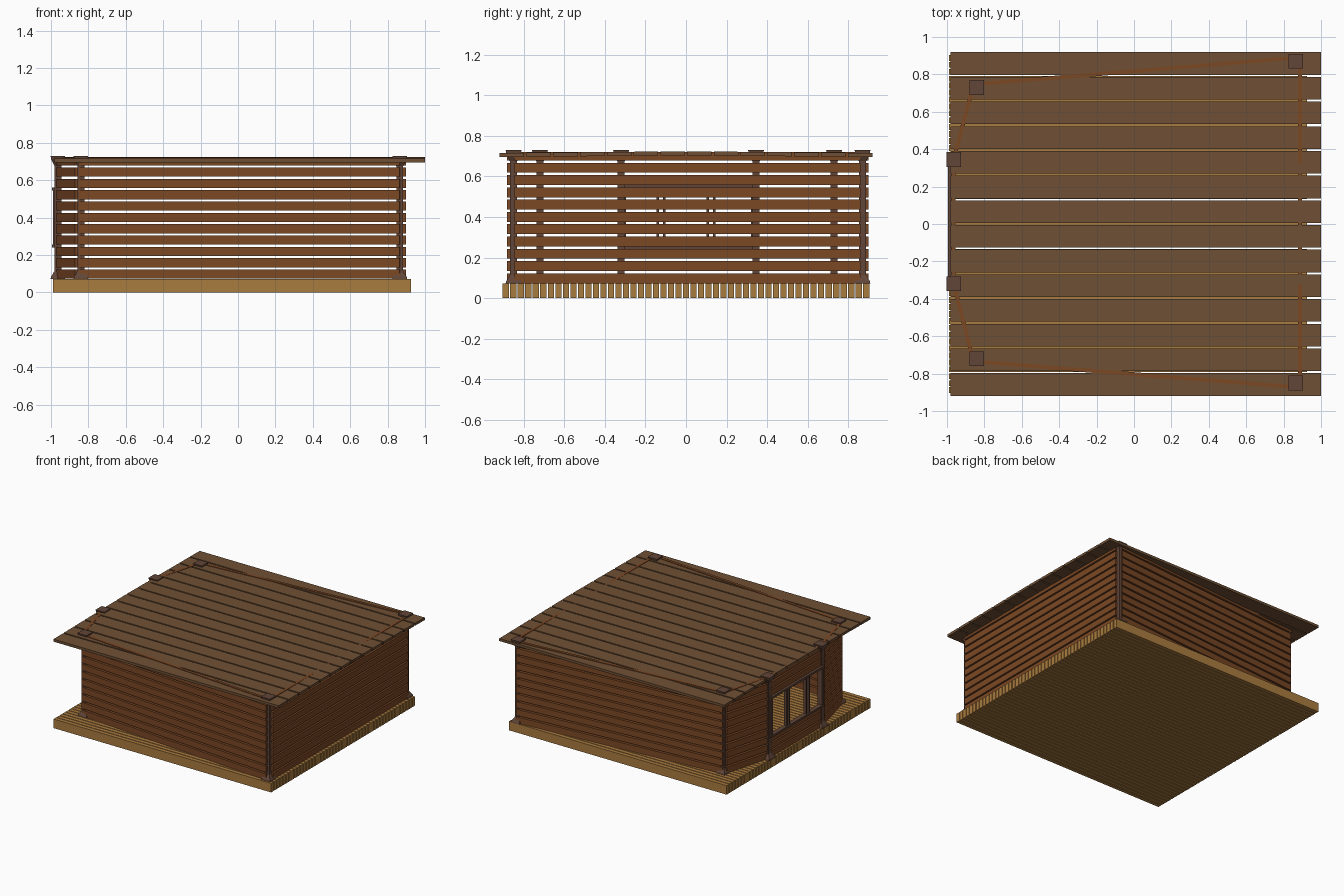
import bpy, bmesh, math
from mathutils import Matrix, Vector

if "Cube" in bpy.data.objects:
    bpy.data.objects.remove(bpy.data.objects["Cube"])


def material(name, rgb):
    m = bpy.data.materials.new(name)
    m.diffuse_color = (*rgb, 1)
    m.use_nodes = True
    m.node_tree.nodes["Principled BSDF"].inputs["Base Color"].default_value = m.diffuse_color
    return m


FLOOR = material("light_wood", (.40, .20, .05))
ROOF = material("grey_brown_wood", (.16, .08, .035))
WALL = material("red_brown_wood", (.20, .065, .018))
POST = material("dark_wood", (.12, .06, .04))


def finish(bm, name, mat):
    bmesh.ops.recalc_face_normals(bm, faces=bm.faces)
    me = bpy.data.meshes.new(name)
    bm.to_mesh(me)
    bm.free()
    me.materials.append(mat)
    ob = bpy.data.objects.new(name, me)
    bpy.context.collection.objects.link(ob)
    return ob


def add_box(bm, centre, size, rot=Matrix()):
    mat = Matrix.Translation(centre) @ rot @ Matrix.Diagonal((*size, 1))
    bmesh.ops.create_cube(bm, size=1, matrix=mat)


# Floor: narrow planks running along x
bm = bmesh.new()
n, pitch = 49, 0.037
for i in range(n):
    add_box(bm, (-.033, (i - (n - 1) / 2) * pitch, .036), (1.914, .031, .072))
finish(bm, "floor_planks", FLOOR)

# Roof: wide planks, very slightly higher toward the middle
bm = bmesh.new()
n, pitch = 14, 0.132
for i in range(n):
    y = (i - (n - 1) / 2) * pitch
    z = .706 + .008 * (1 - abs(y) / .86)
    tilt = Matrix.Rotation(-math.copysign(.009, y), 4, 'X')
    add_box(bm, (.01, y, z), (1.98, .121, .02), tilt)
finish(bm, "roof_planks", ROOF)

# Posts: square shafts flaring at foot and head
PROFILE = [(.072, .039), (.082, .037), (.115, .018), (.675, .018),
           (.712, .036), (.73, .039)]


def post(name, x, y):
    bm = bmesh.new()
    rings = [[bm.verts.new((x + sx * r, y + sy * r, z))
              for sx, sy in ((-1, -1), (1, -1), (1, 1), (-1, 1))]
             for z, r in PROFILE]
    for a, b in zip(rings, rings[1:]):
        for k in range(4):
            bm.faces.new((a[k], a[(k + 1) % 4], b[(k + 1) % 4], b[k]))
    bm.faces.new(rings[0])
    bm.faces.new(rings[-1])
    finish(bm, name, POST)


post("corner_post_front_right", .865, -.85)
post("corner_post_back_right", .865, .87)
post("corner_post_front_left", -.84, -.72)
post("corner_post_back_left", -.84, .73)
post("window_post_front", -.963, -.32)
post("window_post_back", -.963, .345)


# Walls: stacked boards with gaps between two ground points
def wall(name, a, b, rows=range(11)):
    a, b = Vector((*a, 0)), Vector((*b, 0))
    d = b - a
    rot = Matrix.Rotation(math.atan2(d.y, d.x), 4, 'Z')
    bm = bmesh.new()
    for i in rows:
        z0 = .073 + .0606 * i
        z1 = min(z0 + .049, .721)
        mid = (a + b) / 2
        add_box(bm, (mid.x, mid.y, (z0 + z1) / 2), (d.length, .021, z1 - z0), rot)
    finish(bm, name, WALL)


wall("front_wall", (-.85, -.735), (.865, -.872))
wall("back_wall", (-.85, .747), (.865, .889))
wall("right_wall", (.887, -.845), (.887, .86))
wall("left_front_wall", (-.862, -.72), (-.96, -.335))
wall("left_back_wall", (-.862, .73), (-.96, .36))
wall("left_wall_around_window", (-.965, -.32), (-.965, .345), [0, 1, 2, 8, 9, 10])

# Window: sill, head, jambs and paired mullions
bm = bmesh.new()
for z in (.247, .553):
    add_box(bm, (-.977, .012, z), (.035, .68, .016))
for y in (-.308, .333):
    add_box(bm, (-.977, y, .4), (.026, .024, .3))
finish(bm, "window_frame", POST)
bm = bmesh.new()
for y in (-.14, -.107, .107, .14):
    add_box(bm, (-.975, y, .4), (.024, .013, .3))
finish(bm, "window_mullions", POST)
